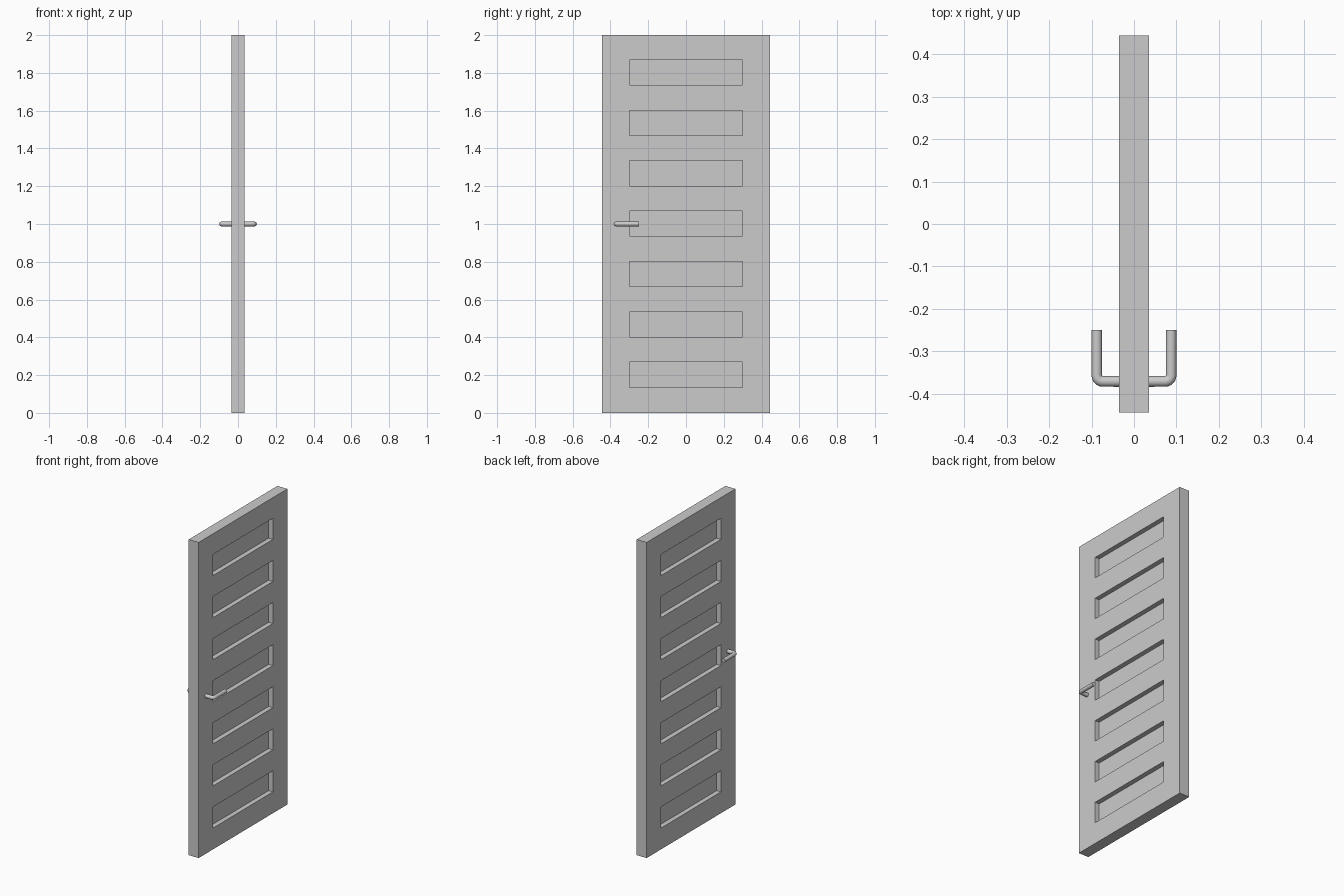
import bpy, bmesh, math
from mathutils import Vector

if "Cube" in bpy.data.objects:
    bpy.data.objects.remove(bpy.data.objects["Cube"])

HALF_T, HALF_W, HEIGHT = 0.035, 0.444, 2.0
PANEL_W, UNIT, DEPTH = 0.30, 2 / 15, 0.03

# Door leaf: a slab cut along the panel lines, panels pushed in on both sides
bm = bmesh.new()
bmesh.ops.create_cube(bm, size=1)
for v in bm.verts:
    v.co = (v.co.x * 2 * HALF_T, v.co.y * 2 * HALF_W, (v.co.z + 0.5) * HEIGHT)
cuts = [((0, y, 0), (0, 1, 0)) for y in (-PANEL_W, PANEL_W)]
cuts += [((0, 0, i * UNIT + 0.002), (0, 0, 1)) for i in range(1, 15)]
for co, no in cuts:
    bmesh.ops.bisect_plane(bm, geom=bm.verts[:] + bm.edges[:] + bm.faces[:],
                           plane_co=co, plane_no=no)
bm.normal_update()
panels = []
for f in bm.faces:
    c = f.calc_center_median()
    if abs(f.normal.x) > 0.9 and abs(c.y) < PANEL_W and int(c.z / UNIT) % 2 == 1:
        panels.append(f)
bmesh.ops.inset_individual(bm, faces=panels, thickness=0, depth=-DEPTH)
mesh = bpy.data.meshes.new("door_leaf")
bm.to_mesh(mesh)
bm.free()
bpy.context.collection.objects.link(bpy.data.objects.new("door_leaf", mesh))


# Lever handle: round bar leaving the door and bending toward the hinge side
def lever(name, side):
    x, y, r = 0.0875, -0.3705, 0.0145
    pts = [(HALF_T - 0.005, y)]
    for i in range(7):
        a = -math.pi / 2 + i * math.pi / 12
        pts.append((x - r + r * math.cos(a), y + r + r * math.sin(a)))
    pts.append((x, -0.25))
    curve = bpy.data.curves.new(name, 'CURVE')
    curve.dimensions = '3D'
    curve.bevel_depth = 0.0125
    curve.bevel_resolution = 6
    curve.use_fill_caps = True
    spline = curve.splines.new('POLY')
    spline.points.add(len(pts) - 1)
    for p, (px, py) in zip(spline.points, pts):
        p.co = (side * px, py, 1.0, 1)
    obj = bpy.data.objects.new(name, curve)
    bpy.context.collection.objects.link(obj)
    bpy.ops.object.select_all(action='DESELECT')
    obj.select_set(True)
    bpy.context.view_layer.objects.active = obj
    bpy.ops.object.convert(target='MESH')
    bpy.ops.object.shade_smooth_by_angle(angle=math.radians(40))


lever("lever_handle_right", 1)
lever("lever_handle_left", -1)
